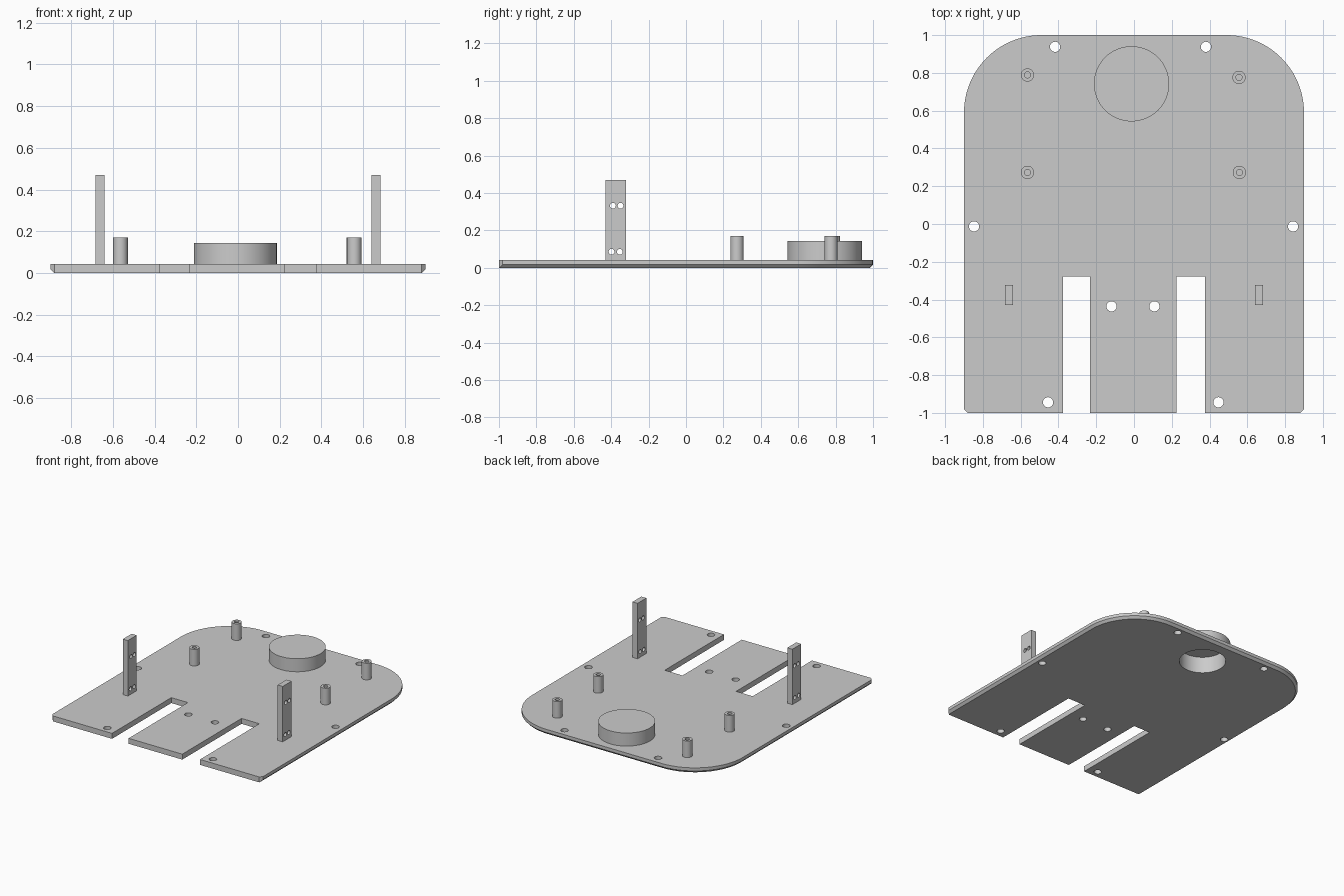
import bpy, bmesh, math
from mathutils import Matrix, Vector

cube = bpy.data.objects.get("Cube")
if cube:
    bpy.data.objects.remove(cube, do_unlink=True)

grey = bpy.data.materials.new("plain grey")
grey.use_nodes = True
grey.diffuse_color = (0.6, 0.6, 0.6, 1)
grey.node_tree.nodes["Principled BSDF"].inputs["Base Color"].default_value = grey.diffuse_color

THICK = 0.042


def finish(name, bm):
    bmesh.ops.recalc_face_normals(bm, faces=bm.faces)
    mesh = bpy.data.meshes.new(name)
    bm.to_mesh(mesh)
    bm.free()
    mesh.materials.append(grey)
    obj = bpy.data.objects.new(name, mesh)
    bpy.context.collection.objects.link(obj)
    return obj


def add_box(bm, x0, x1, y0, y1, z0, z1):
    size = Matrix.Diagonal((x1 - x0, y1 - y0, z1 - z0, 1))
    centre = Vector((x0 + x1, y0 + y1, z0 + z1)) / 2
    bmesh.ops.create_cube(bm, size=1, matrix=Matrix.Translation(centre) @ size)


def add_rod(bm, centre, radius, length, segments=32, axis="Z"):
    turn = Matrix.Rotation(math.pi / 2, 4, "Y") if axis == "X" else Matrix()
    bmesh.ops.create_cone(bm, cap_ends=True, segments=segments, radius1=radius, radius2=radius,
                          depth=length, matrix=Matrix.Translation(centre) @ turn)


def cut(obj, bm):
    cutter = finish(obj.name + "_cutter", bm)
    cutter.hide_render = True
    cutter.hide_viewport = True
    mod = obj.modifiers.new("cut", "BOOLEAN")
    mod.operation, mod.solver, mod.object = "DIFFERENCE", "EXACT", cutter
    # Bake the cut so that no helper is left behind
    graph = bpy.context.evaluated_depsgraph_get()
    mesh = bpy.data.meshes.new_from_object(obj.evaluated_get(graph))
    obj.modifiers.clear()
    obj.data = mesh
    bpy.data.objects.remove(cutter, do_unlink=True)


def smooth(obj):
    bpy.ops.object.select_all(action="DESELECT")
    obj.select_set(True)
    bpy.context.view_layer.objects.active = obj
    bpy.ops.object.shade_smooth_by_angle(angle=math.radians(30))


def revolve(name, profile, x, y, segments):
    # Solid of revolution; the profile starts and ends on the axis
    bm = bmesh.new()
    verts = [bm.verts.new((r, 0, z)) for r, z in profile]
    edges = [bm.edges.new(pair) for pair in zip(verts, verts[1:])]
    bmesh.ops.spin(bm, geom=verts + edges, cent=(0, 0, 0), axis=(0, 0, 1),
                   angle=math.tau, steps=segments, use_duplicate=False)
    bmesh.ops.remove_doubles(bm, verts=bm.verts, dist=0.0005)
    bmesh.ops.translate(bm, verts=bm.verts, vec=(x, y, 0))
    obj = finish(name, bm)
    smooth(obj)
    return obj


# Base plate: rounded back corners, nipped front corners, chamfered underside
def outline(inset):
    half, radius, nip = 0.9 - inset, 0.41 - inset, 0.02 - inset
    right = [(half - nip, -1), (half, -1 + nip)]
    for i in range(25):
        a = math.pi / 2 * i / 24
        right.append((0.49 + radius * math.cos(a), 0.59 + radius * math.sin(a)))
    return right + [(-x, y) for x, y in reversed(right)]


bm = bmesh.new()
rings = [[bm.verts.new((x, y, z)) for x, y in outline(inset)]
         for inset, z in ((0.017, 0), (0, 0.018), (0, THICK))]
for low, high in zip(rings, rings[1:]):
    for i in range(len(low)):
        bm.faces.new((low[i - 1], low[i], high[i], high[i - 1]))
bm.faces.new(rings[0])
bm.faces.new(rings[-1])
plate = finish("base_plate", bm)

# Slots, screw holes and the opening under the drum
DRUM = (-0.013, 0.742)
SCREWS = [(-0.418, 0.938), (0.381, 0.938), (-0.847, -0.013), (0.842, -0.013),
          (-0.455, -0.944), (0.447, -0.944), (-0.119, -0.436), (0.108, -0.436)]
bm = bmesh.new()
add_box(bm, -0.376, -0.234, -1.1, -0.277, -0.1, 0.1)
add_box(bm, 0.224, 0.376, -1.1, -0.277, -0.1, 0.1)
for x, y in SCREWS:
    add_rod(bm, (x, y, 0), 0.027, 0.2)
add_rod(bm, (*DRUM, 0), 0.165, 0.2, 64)
cut(plate, bm)
smooth(plate)

# Hollow drum, closed on top and open below
revolve("drum", [(0, 0.127), (0.165, 0.127), (0.165, THICK), (0.199, THICK),
                 (0.199, 0.143), (0, 0.143)], *DRUM, 64)

# Standoffs with blind screw holes
for side, end, x, y in (("right", "back", -0.564, 0.789), ("left", "back", 0.556, 0.776),
                        ("right", "middle", -0.564, 0.273), ("left", "middle", 0.558, 0.273)):
    revolve(f"{end}_{side}_standoff", [(0, THICK), (0.035, THICK), (0.035, 0.17),
                                       (0.016, 0.17), (0.016, 0.06), (0, 0.06)], x, y, 32)

# Upright brackets with two pairs of cross holes
for side, x in (("right", -0.6615), ("left", 0.6615)):
    bm = bmesh.new()
    add_box(bm, x - 0.0215, x + 0.0215, -0.43, -0.322, THICK, 0.47)
    bracket = finish(side + "_bracket", bm)
    holes = bmesh.new()
    for y, z in ((-0.391, 0.332), (-0.35, 0.332), (-0.398, 0.086), (-0.354, 0.086)):
        add_rod(holes, (x, y, z), 0.0155, 0.2, 24, "X")
    cut(bracket, holes)
    smooth(bracket)
